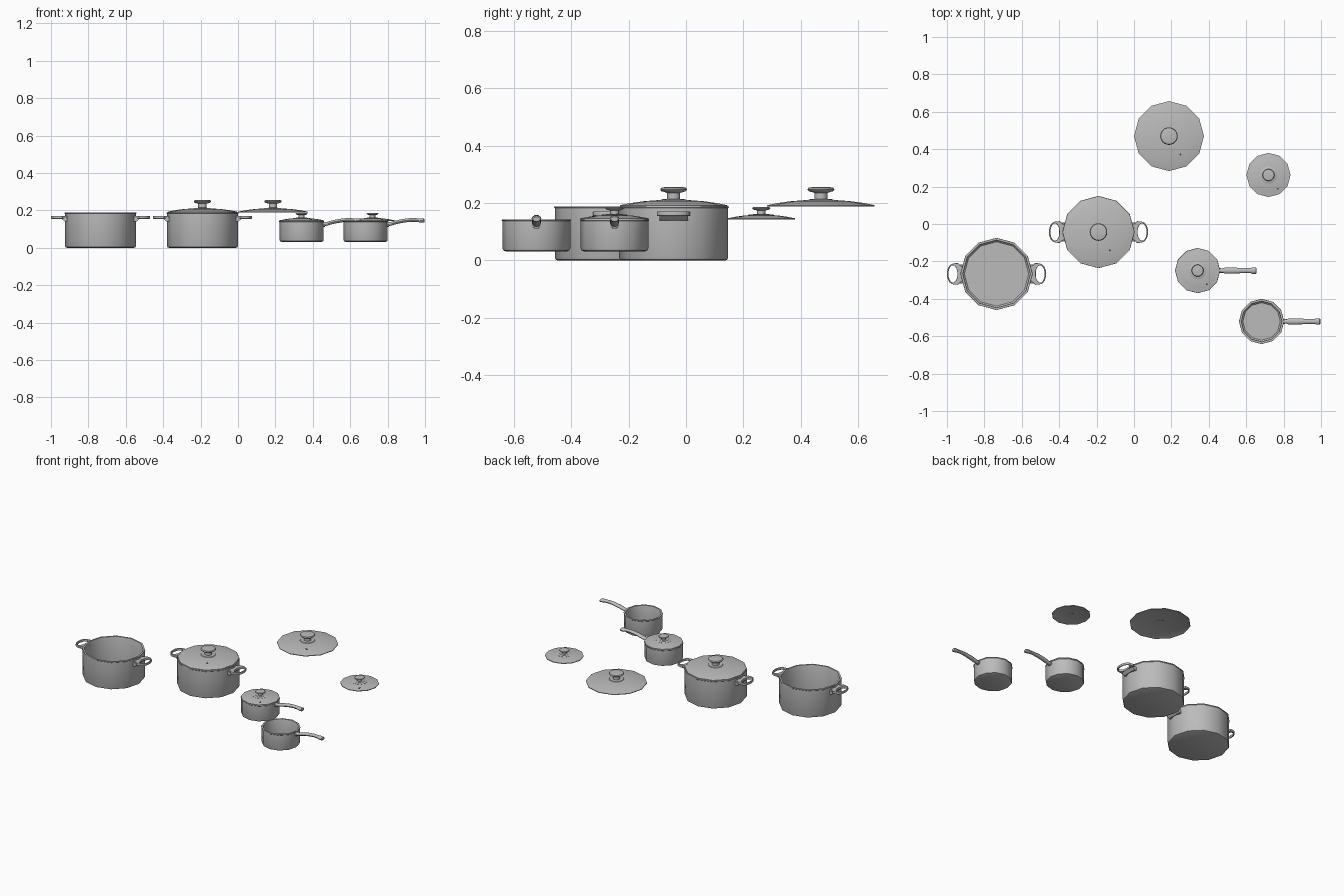
import bpy, bmesh
from math import sin, cos, pi, radians

if "Cube" in bpy.data.objects:
    bpy.data.objects.remove(bpy.data.objects["Cube"])


def material(name, value):
    m = bpy.data.materials.new(name)
    m.use_nodes = True
    color = (value, value, value, 1)
    m.diffuse_color = color
    m.node_tree.nodes["Principled BSDF"].inputs["Base Color"].default_value = color
    return m


steel = material("steel grey", 0.5)
dark = material("vent dark grey", 0.05)


def finish(name, data, mat):
    obj = bpy.data.objects.new(name, data)
    bpy.context.collection.objects.link(obj)
    data.materials.append(mat)
    bpy.ops.object.select_all(action='DESELECT')
    obj.select_set(True)
    bpy.context.view_layer.objects.active = obj
    if obj.type == 'CURVE':
        bpy.ops.object.convert(target='MESH')
    bpy.ops.object.shade_smooth_by_angle(angle=radians(35))


def loft(name, rings, mat=steel):
    """Skin a row of point rings and cap both ends."""
    bm = bmesh.new()
    loops = [[bm.verts.new(p) for p in ring] for ring in rings]
    n = len(loops[0])
    for a, b in zip(loops, loops[1:]):
        for i in range(n):
            j = (i + 1) % n
            bm.faces.new((a[i], a[j], b[j], b[i]))
    bm.faces.new(loops[0])
    bm.faces.new(loops[-1])
    bmesh.ops.recalc_face_normals(bm, faces=bm.faces)
    mesh = bpy.data.meshes.new(name)
    bm.to_mesh(mesh)
    bm.free()
    finish(name, mesh, mat)


def ellipse(cx, cy, rx, ry, sides):
    angles = [2 * pi * i / sides for i in range(sides)]
    return [(cx + rx * cos(a), cy + ry * sin(a)) for a in angles]


def lathe(name, center, profile, sides=12, mat=steel):
    loft(name, [[(x, y, z) for x, y in ellipse(*center, r, r, sides)]
                for r, z in profile], mat)


def pot(name, c, r, bottom, top):
    # Outer wall, slightly flared rim, then inner wall and floor
    lathe(name, c, [(r - 0.01, bottom), (r - 0.003, bottom + 0.003), (r, bottom + 0.01),
                    (r, top - 0.006), (r + 0.003, top - 0.003), (r + 0.002, top),
                    (r - 0.009, top), (r - 0.011, top - 0.006),
                    (r - 0.011, bottom + 0.015), (r - 0.018, bottom + 0.008)])


def lid(name, c, r, rim, rise, knob_r, knob_top, vent):
    # Shallow dome, solid through its middle and thin at the edge
    dome = [(0.3, 1.0), (0.55, 0.83), (0.8, 0.5), (0.97, 0.18)]
    upper = [(r * a, rim + rise * b) for a, b in dome]
    under = [(x, z - 0.004) for x, z in upper]
    lathe(name + "_dome", c, under + [(r, rim - 0.002), (r, rim + 0.002)] + upper[::-1])
    # Flange, stem and mushroom knob
    peak = rim + rise
    h = knob_top - peak
    stem = knob_r * 0.48
    lathe(name + "_knob", c, [(knob_r, peak - 0.002), (knob_r * 0.9, peak + 0.003),
                              (stem, peak + 0.004), (stem, peak + h * 0.55),
                              (knob_r * 0.9, peak + h * 0.68), (knob_r, peak + h * 0.8),
                              (knob_r * 0.92, peak + h * 0.94), (knob_r * 0.6, knob_top)], 24)
    # Screw head below and steam vent above
    lathe(name + "_screw", c, [(stem, peak - 0.007), (stem, peak - 0.003)], 16)
    vx, vy = c[0] + vent[0], c[1] + vent[1]
    t = (vent[0] ** 2 + vent[1] ** 2) ** 0.5 / r
    z = rim + rise * (0.83 - (t - 0.55) * 1.32)
    lathe(name + "_vent", (vx, vy), [(0.005, z - 0.003), (0.005, z + 0.003)], 10, dark)


def loop_handle(name, c, side):
    # Flat D-shaped ring with an oval hole
    arc = [(0.205 + 0.06 * abs(cos(a)) ** 0.6, 0.058 * sin(a))
           for a in [pi * (i / 16 - 0.5) for i in range(17)]]
    outline = [(0.18, -0.04), (0.195, -0.046)] + arc + [(0.195, 0.046), (0.18, 0.04)]
    curve = bpy.data.curves.new(name, 'CURVE')
    curve.dimensions = '2D'
    curve.fill_mode = 'BOTH'
    curve.extrude = 0.005
    curve.bevel_depth = 0.003
    curve.offset = -0.003
    for points in (outline, ellipse(0.233, 0, 0.024, 0.046, 24)):
        spline = curve.splines.new('POLY')
        spline.points.add(len(points) - 1)
        for p, (x, y) in zip(spline.points, points):
            p.co = (c[0] + side * x, c[1] + y, 0, 1)
        spline.use_cyclic_u = True
    finish(name, curve, steel)
    bpy.context.object.location.z = 0.163
    # Tapered bracket against the wall
    loft(name + "_bracket",
         [[(c[0] + side * x, c[1] + sy * 0.05, z)
           for x, z in ((0.178, 0.14), (0.192, 0.14), (0.21, 0.157), (0.178, 0.164))]
          for sy in (-1, 1)])


def long_handle(name, c):
    # Arched grip: distance from the pot centre, height, half width, half thickness
    sections = [(0.108, 0.126, 0.011, 0.012), (0.135, 0.128, 0.012, 0.010),
                (0.145, 0.131, 0.016, 0.010), (0.18, 0.140, 0.016, 0.010),
                (0.215, 0.146, 0.015, 0.010), (0.25, 0.149, 0.013, 0.010),
                (0.285, 0.147, 0.013, 0.010), (0.29, 0.146, 0.017, 0.011),
                (0.311, 0.145, 0.017, 0.011), (0.315, 0.144, 0.013, 0.008)]
    loft(name, [[(c[0] + d, y, z) for y, z in ellipse(c[1], h, w, t, 12)]
                for d, h, w, t in sections])
    # Bracket on the pot wall
    loft(name + "_bracket", [[(c[0] + d, y, z) for y, z in ellipse(c[1], 0.124, 0.014, t, 10)]
                             for d, t in ((0.108, 0.015), (0.124, 0.013))])


# Two stock pots with loop handles, one covered; the spare lid lies behind
open_pot, covered_pot = (-0.735, -0.267), (-0.19, -0.043)
for name, c in (("open_stock_pot", open_pot), ("covered_stock_pot", covered_pot)):
    pot(name, c, 0.19, 0.0, 0.188)
    for side, label in ((-1, "right"), (1, "left")):
        loop_handle(name + "_" + label + "_handle", c, side)
for name, c in (("stock_pot_lid", covered_pot), ("spare_large_lid", (0.187, 0.47))):
    lid(name, c, 0.187, 0.19, 0.02, 0.047, 0.256, (0.061, -0.098))

# Two saucepans with long handles, one covered; the spare lid lies behind
covered_pan, open_pan = (0.34, -0.249), (0.682, -0.521)
for name, c in (("covered_saucepan", covered_pan), ("open_saucepan", open_pan)):
    pot(name, c, 0.118, 0.032, 0.143)
    long_handle(name + "_handle", c)
for name, c in (("saucepan_lid", covered_pan), ("spare_small_lid", (0.719, 0.262))):
    lid(name, c, 0.118, 0.145, 0.013, 0.032, 0.187, (0.05, -0.073))
    lathe(name + "_flange", c, [(0.046, 0.153), (0.046, 0.158), (0.042, 0.16)], 24)
